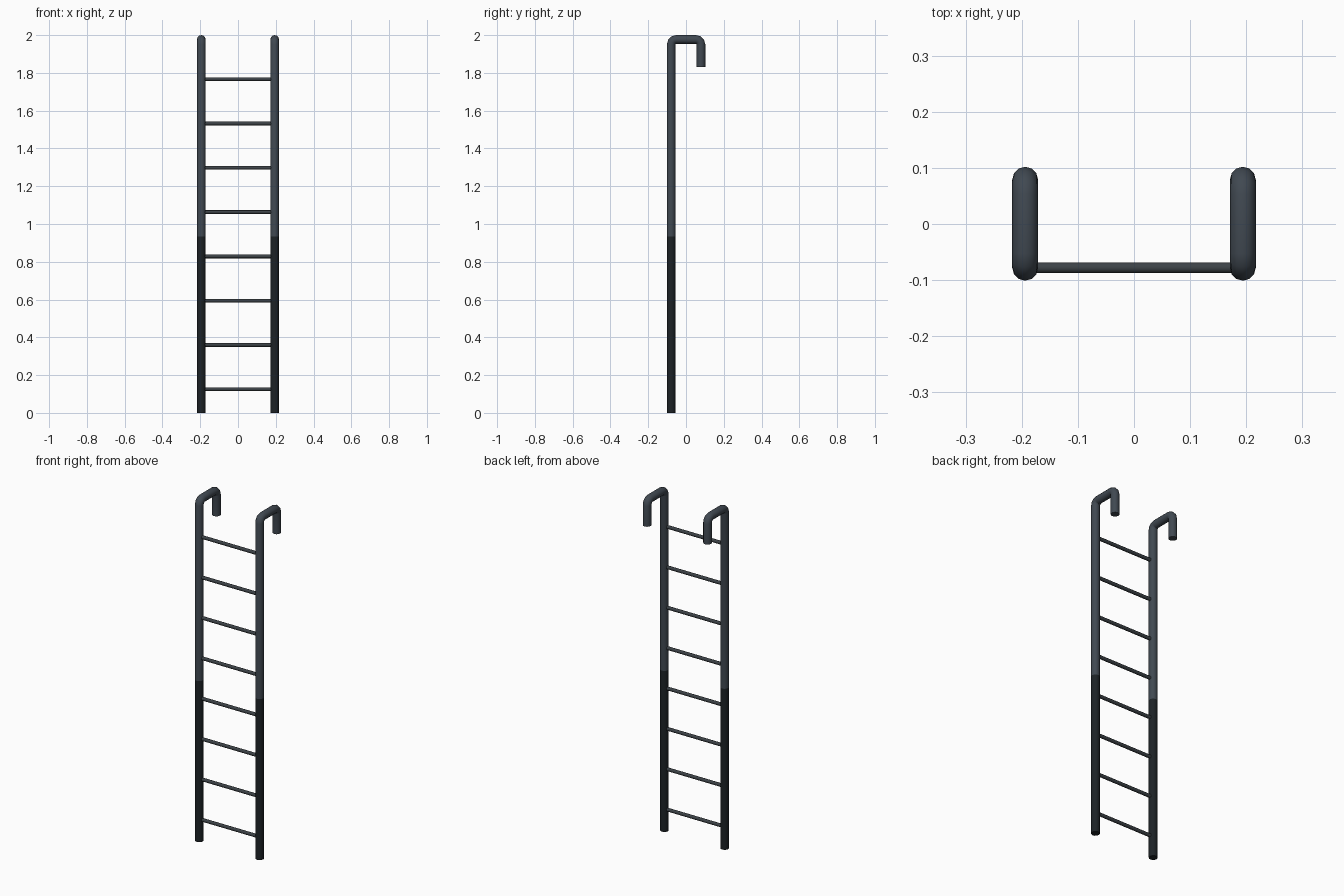
import bpy, bmesh, math
from mathutils import Vector

if "Cube" in bpy.data.objects:
    bpy.data.objects.remove(bpy.data.objects["Cube"])

RAIL_X, RAIL_Y, RAIL_R = 0.194, -0.078, 0.023
HOOK_Y, TOP_Z, SPLIT_Z = 0.079, 1.977, 0.935


def material(name, rgb):
    m = bpy.data.materials.new(name)
    m.diffuse_color = (*rgb, 1)
    m.use_nodes = True
    m.node_tree.nodes["Principled BSDF"].inputs["Base Color"].default_value = m.diffuse_color
    return m


upper = material("slate grey upper rail", (0.052, 0.066, 0.083))
lower = material("near black lower rail", (0.012, 0.016, 0.019))
rung_mat = material("dark grey rung", (0.045, 0.054, 0.062))


def finish(bm, name, mats):
    bmesh.ops.recalc_face_normals(bm, faces=bm.faces)
    me = bpy.data.meshes.new(name)
    bm.to_mesh(me)
    bm.free()
    for m in mats:
        me.materials.append(m)
    ob = bpy.data.objects.new(name, me)
    bpy.context.collection.objects.link(ob)
    bpy.ops.object.select_all(action='DESELECT')
    ob.select_set(True)
    bpy.context.view_layer.objects.active = ob
    bpy.ops.object.shade_smooth_by_angle(angle=math.radians(40))
    return ob


def tube(name, path, radius, side, n, mats):
    """Sweep an n-gon along a planar path; side is the plane normal."""
    bm = bmesh.new()
    rings = []
    for i, p in enumerate(path):
        t = (path[min(i + 1, len(path) - 1)] - path[max(i - 1, 0)]).normalized()
        up = side.cross(t)
        rings.append([bm.verts.new(p + radius * (math.cos(a) * side + math.sin(a) * up))
                      for a in (math.tau * k / n for k in range(n))])
    for a, b in zip(rings, rings[1:]):
        for k in range(n):
            bm.faces.new((a[k], a[(k + 1) % n], b[(k + 1) % n], b[k]))
    bm.faces.new(rings[0])
    bm.faces.new(rings[-1])
    if len(mats) > 1:
        for f in bm.faces:
            f.material_index = int(f.calc_center_median().z < SPLIT_Z)
    return finish(bm, name, mats)


# side rails with hooked tops
bend = 0.026
for label, s in (("left", -1), ("right", 1)):
    pts = [(RAIL_Y, 0), (RAIL_Y, SPLIT_Z)]
    for cy, start in ((RAIL_Y + bend, 180), (HOOK_Y - bend, 90)):
        for k in range(4):
            a = math.radians(start - 30 * k)
            pts.append((cy + bend * math.cos(a), TOP_Z - bend + bend * math.sin(a)))
    pts.append((HOOK_Y, 1.832))
    tube(label + "_rail", [Vector((s * RAIL_X, y, z)) for y, z in pts],
         RAIL_R, Vector((1, 0, 0)), 12, [upper, lower])

# eight evenly spaced rungs
for i in range(8):
    z = 0.125 + i * 0.2345
    tube("rung_%d" % (i + 1), [Vector((x, RAIL_Y, z)) for x in (-0.19, 0.19)],
         0.01, Vector((0, 0, 1)), 10, [rung_mat])
